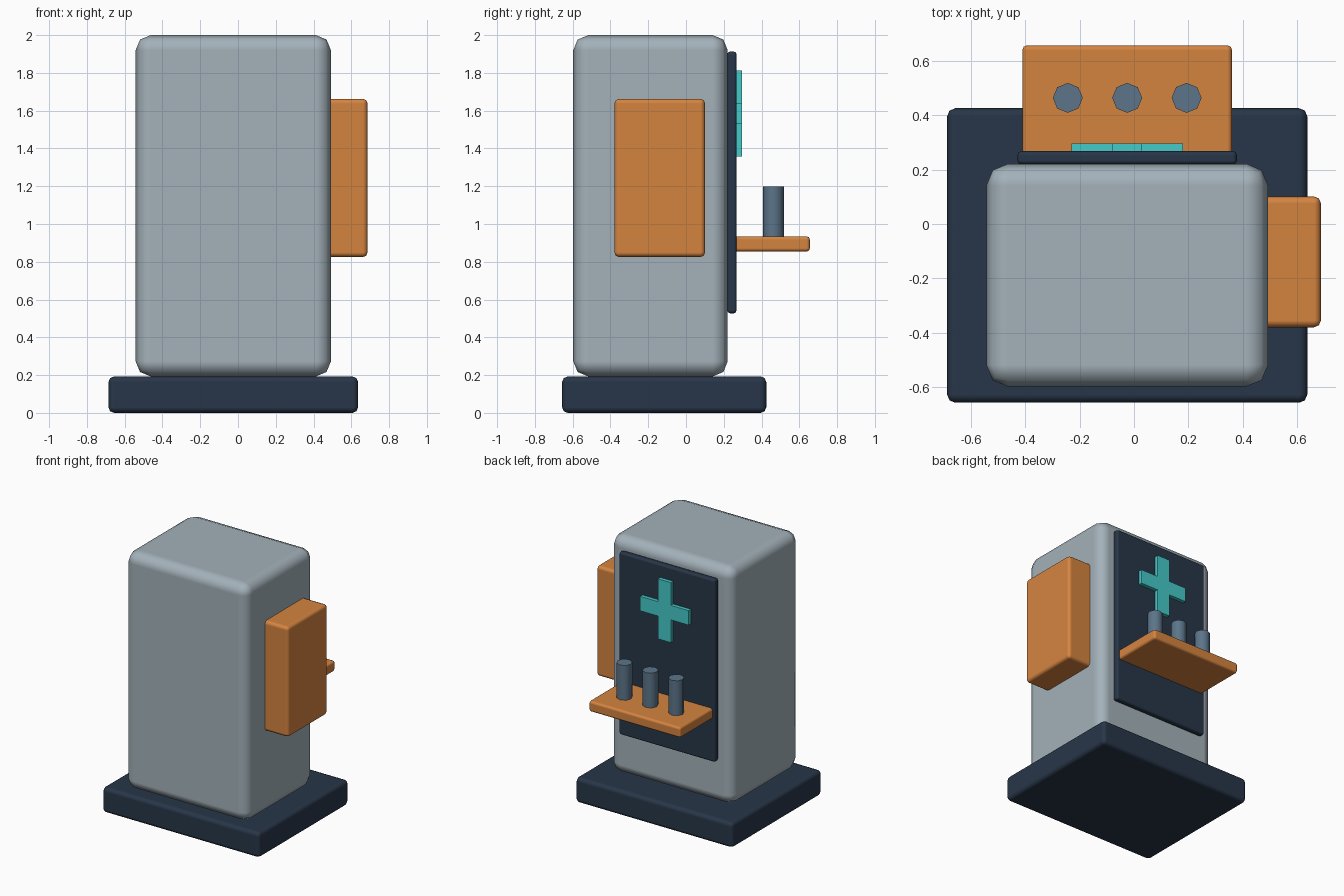
import bpy, bmesh, math

if "Cube" in bpy.data.objects:
    bpy.data.objects.remove(bpy.data.objects["Cube"])


def material(name, rgb):
    m = bpy.data.materials.new(name)
    m.diffuse_color = (*[(c / 255) ** 2.2 for c in rgb], 1)
    m.use_nodes = True
    m.node_tree.nodes["Principled BSDF"].inputs["Base Color"].default_value = m.diffuse_color
    return m


GREY = material("pale_grey", (162, 176, 184))
NAVY = material("navy", (44, 57, 74))
ORANGE = material("orange", (212, 131, 66))
TEAL = material("teal", (72, 200, 200))
STEEL = material("steel", (92, 116, 136))
CX = -0.025  # centre line of the cabinet


def finish(bm, name, mat, bevel=0.0, angle=30):
    bmesh.ops.recalc_face_normals(bm, faces=bm.faces)
    me = bpy.data.meshes.new(name)
    bm.to_mesh(me)
    bm.free()
    ob = bpy.data.objects.new(name, me)
    bpy.context.collection.objects.link(ob)
    me.materials.append(mat)
    if bevel:
        b = ob.modifiers.new("rounded_edges", 'BEVEL')
        b.width, b.segments = bevel, 2
    bpy.ops.object.select_all(action='DESELECT')
    ob.select_set(True)
    bpy.context.view_layer.objects.active = ob
    bpy.ops.object.shade_smooth_by_angle(angle=math.radians(angle))
    if bevel:
        for p in me.polygons:
            p.use_smooth = True
        me.attributes.remove(me.attributes["sharp_edge"]) if "sharp_edge" in me.attributes else None
        b.harden_normals = True
    return ob


def box(name, lo, hi, mat, bevel):
    bm = bmesh.new()
    bmesh.ops.create_cube(bm, size=1)
    for v in bm.verts:
        v.co = [(a + b) / 2 + c * (b - a) for a, b, c in zip(lo, hi, v.co)]
    return finish(bm, name, mat, bevel)


# Plinth, cabinet and boxes
box("base", (-0.686, -0.656, 0), (0.636, 0.425, 0.193), NAVY, 0.03)
box("cabinet", (-0.542, -0.597, 0.193), (0.492, 0.221, 2.0), GREY, 0.08)
box("side_box", (0.44, -0.379, 0.825), (0.686, 0.101, 1.663), ORANGE, 0.025)
box("back_panel", (-0.428, 0.218, 0.527), (0.378, 0.268, 1.913), NAVY, 0.016)
box("shelf", (-0.41, 0.235, 0.854), (0.36, 0.656, 0.935), ORANGE, 0.018)

# Raised cross on the panel
w, h, t, cz = 0.204, 0.228, 0.055, 1.585
quarter = [(w, -t), (w, t), (t, t), (t, h), (-t, h), (-t, t)]
outline = quarter + [(-x, -z) for x, z in quarter]
bm = bmesh.new()
face = bm.faces.new([bm.verts.new((CX + x, 0.25, cz + z)) for x, z in outline])
ext = bmesh.ops.extrude_face_region(bm, geom=[face])["geom"]
bmesh.ops.translate(bm, vec=(0, 0.046, 0),
                    verts=[g for g in ext if isinstance(g, bmesh.types.BMVert)])
if face.is_valid and not any(len(e.link_faces) == 1 for e in face.edges):
    pass
else:
    bmesh.ops.holes_fill(bm, edges=[e for e in bm.edges if e.is_boundary], sides=0)
finish(bm, "cross", TEAL)

# Three eight-sided canisters on the shelf
for i in (-1, 0, 1):
    bm = bmesh.new()
    bmesh.ops.create_cone(bm, cap_ends=True, segments=8, radius1=0.055,
                          radius2=0.055, depth=0.279)
    bmesh.ops.translate(bm, vec=(CX + i * 0.218, 0.463, 1.06), verts=bm.verts)
    finish(bm, f"canister_{i + 2}", STEEL, angle=50)
